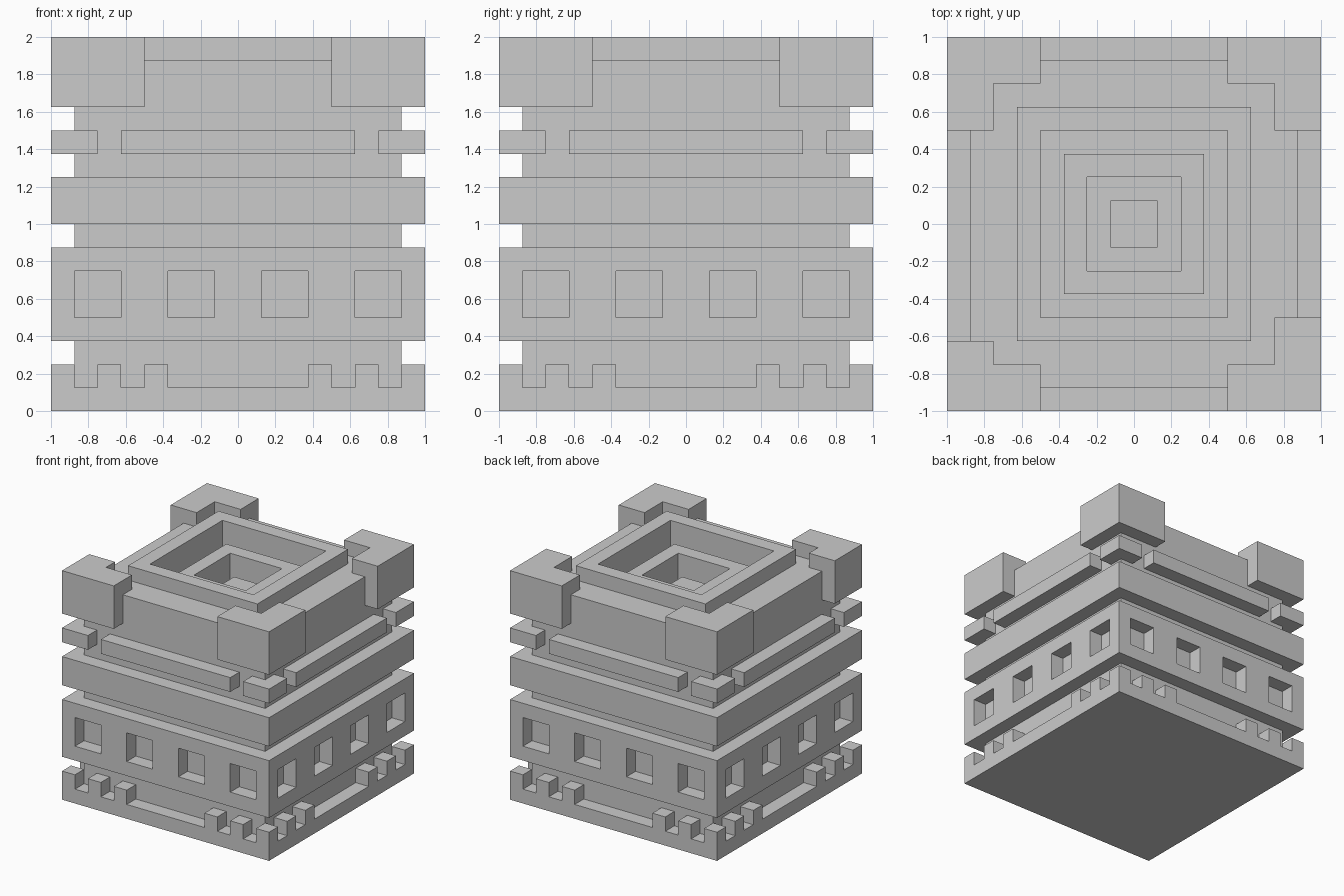
import bpy, bmesh
from mathutils import Matrix
from math import pi

if "Cube" in bpy.data.objects:
    bpy.data.objects.remove(bpy.data.objects["Cube"])

stone = bpy.data.materials.new("grey stone")
stone.diffuse_color = (0.6, 0.6, 0.6, 1)
stone.use_nodes = True
stone.node_tree.nodes["Principled BSDF"].inputs["Base Color"].default_value = stone.diffuse_color


def finish(bm, name):
    bmesh.ops.recalc_face_normals(bm, faces=bm.faces)
    me = bpy.data.meshes.new(name)
    bm.to_mesh(me)
    bm.free()
    me.materials.append(stone)
    ob = bpy.data.objects.new(name, me)
    bpy.context.collection.objects.link(ob)
    return ob


def square_loft(name, profile):
    """Loft concentric squares given as (half width, z)."""
    bm = bmesh.new()
    rings = [[bm.verts.new((sx * h, sy * h, z))
              for sx, sy in ((-1, -1), (1, -1), (1, 1), (-1, 1))] for h, z in profile]
    for a, b in zip(rings, rings[1:]):
        for i in range(4):
            j = (i + 1) % 4
            bm.faces.new((a[i], a[j], b[j], b[i]))
    bm.faces.new(rings[0][::-1])
    bm.faces.new(rings[-1])
    return finish(bm, name)


def prism(name, outline, z0, z1):
    bm = bmesh.new()
    face = bm.faces.new([bm.verts.new((x, y, z0)) for x, y in outline])
    top = bmesh.ops.extrude_face_region(bm, geom=[face])["geom"]
    bmesh.ops.translate(bm, vec=(0, 0, z1 - z0),
                        verts=[v for v in top if isinstance(v, bmesh.types.BMVert)])
    return finish(bm, name)


# Tower: banded outside, raised rim, then alternating moats and ledges in the top
tower = square_loft("banded_tower", [
    (1, 0), (1, .25), (.875, .25), (.875, .375),            # battlement base
    (1, .375), (1, .875), (.875, .875), (.875, 1),          # window band
    (1, 1), (1, 1.25), (.875, 1.25), (.875, 1.375),         # plain band
    (1, 1.375), (1, 1.5), (.875, 1.5), (.875, 1.875),       # trim and wall
    (.625, 1.875), (.625, 2), (.5, 2), (.5, 1.75),          # rim
    (.375, 1.75), (.375, 1.875), (.25, 1.875), (.25, 1.625),
    (.125, 1.625), (.125, 1.75)])                           # centre pillar

# Cuts per side: windows, battlement gaps and trim gaps, repeated on four sides
cuts = [(-.375, .375, .125, .3)]
for a, b, z0, z1 in [(.125, .375, .5, .75), (.625, .875, .5, .75),
                     (.5, .625, .125, .3), (.75, .875, .125, .3),
                     (.625, .75, 1.33, 1.55)]:
    cuts += [(a, b, z0, z1), (-b, -a, z0, z1)]
bm = bmesh.new()
for k in range(4):
    turn = Matrix.Rotation(k * pi / 2, 4, 'Z')
    for x0, x1, z0, z1 in cuts:
        m = (turn @ Matrix.Translation(((x0 + x1) / 2, -.9875, (z0 + z1) / 2))
             @ Matrix.Diagonal((x1 - x0, .225, z1 - z0, 1)))
        bmesh.ops.create_cube(bm, size=1, matrix=m)
cutter = finish(bm, "side_cutter")
cutter.hide_render = True
cutter.hide_set(True)
mod = tower.modifiers.new("side cuts", 'BOOLEAN')
mod.operation = 'DIFFERENCE'
mod.solver = 'EXACT'
mod.use_self = True
mod.object = cutter

# L-shaped corner blocks; the front left one has one shorter arm
for sx, sy, name in ((1, -1, "front_right"), (1, 1, "back_right"),
                     (-1, 1, "back_left"), (-1, -1, "front_left")):
    arm = .625 if name == "front_left" else .5
    outline = [(.5, 1), (1, 1), (1, arm), (.75, arm), (.75, .75), (.5, .75)]
    prism(name + "_corner_block", [(sx * x, sy * y) for x, y in outline], 1.625, 2)
